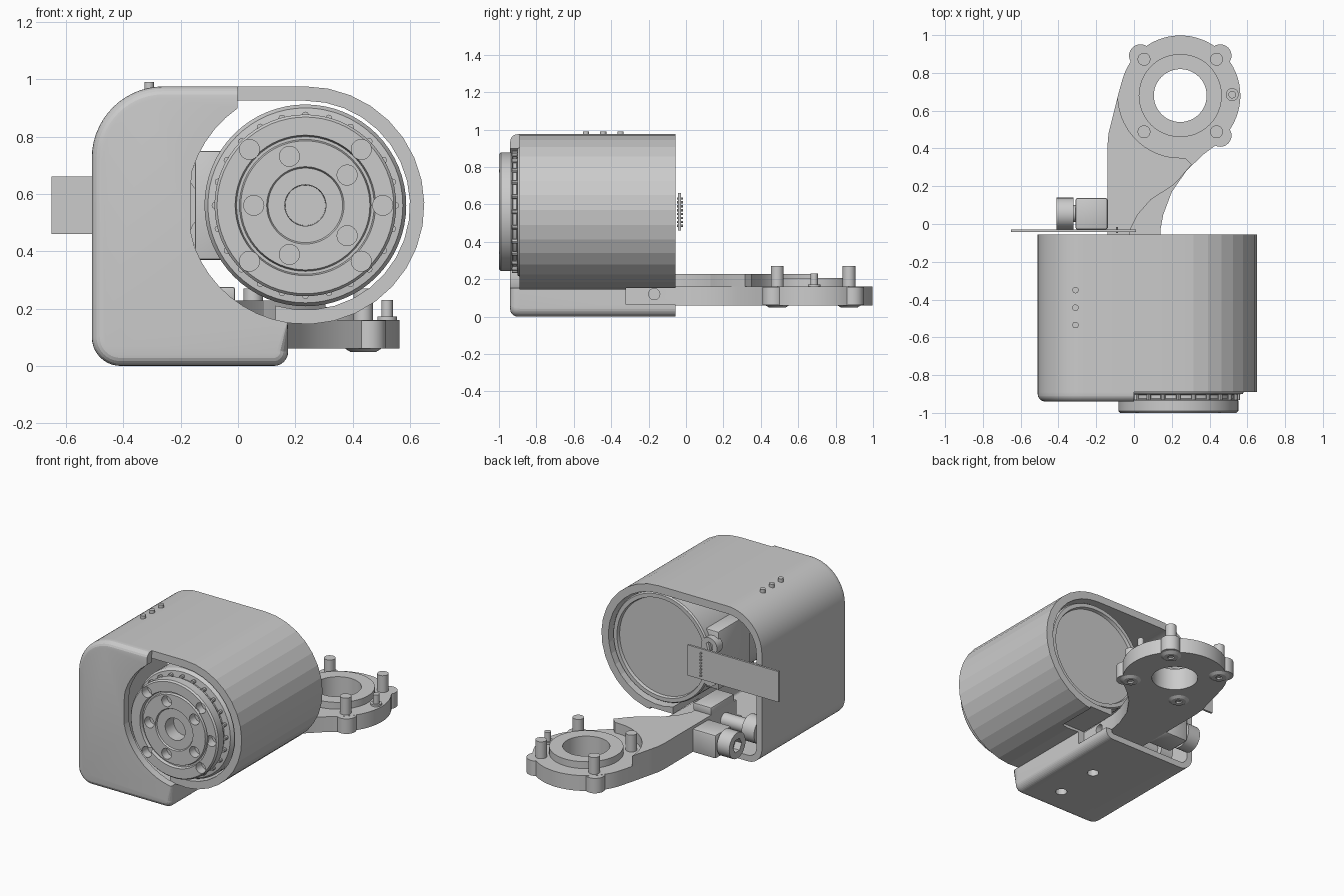
import bpy, bmesh
from math import cos, sin, radians, pi
from mathutils import Matrix, Vector

if "Cube" in bpy.data.objects:
    bpy.data.objects.remove(bpy.data.objects["Cube"])

AX = {'x': Matrix.Rotation(pi / 2, 4, 'Y'), 'y': Matrix.Rotation(pi / 2, 4, 'X'), 'z': Matrix()}


def arc(cx, cy, r, a0, a1, n):
    return [(cx + r * cos(radians(a0 + (a1 - a0) * i / n)),
             cy + r * sin(radians(a0 + (a1 - a0) * i / n))) for i in range(n + 1)]


def finish(name, bm, angle=15):
    bmesh.ops.recalc_face_normals(bm, faces=bm.faces[:])
    me = bpy.data.meshes.new(name)
    bm.to_mesh(me)
    bm.free()
    ob = bpy.data.objects.new(name, me)
    bpy.context.collection.objects.link(ob)
    smooth(ob, angle)
    return ob


def smooth(ob, angle):
    bpy.ops.object.select_all(action='DESELECT')
    ob.select_set(True)
    bpy.context.view_layer.objects.active = ob
    bpy.ops.object.shade_smooth_by_angle(angle=radians(angle))


def prism(name, pts, plane, lo, hi, bevel=0, count=0, angle=15):
    """Extrude an outline; optionally round the first `count` edges at the low end."""
    bm = bmesh.new()
    put = (lambda p, d: (p[0], d, p[1])) if plane == 'xz' else (lambda p, d: (p[0], p[1], d))
    vs = [bm.verts.new(put(p, lo)) for p in pts]
    f = bm.faces.new(vs)
    ext = bmesh.ops.extrude_face_region(bm, geom=[f], use_keep_orig=True)
    off = Vector(put((0, 0), hi - lo))
    for v in ext['geom']:
        if isinstance(v, bmesh.types.BMVert):
            v.co += off
    bmesh.ops.recalc_face_normals(bm, faces=bm.faces[:])
    if bevel:
        edges = [bm.edges.get((vs[i], vs[i + 1])) for i in range(count - 1)]
        bmesh.ops.bevel(bm, geom=edges, offset=bevel, segments=5, profile=.5, affect='EDGES')
    return finish(name, bm, angle)


def cylinders(name, spots, r, depth, axis='y', n=24, r2=None):
    """One mesh holding a cylinder of the given depth centred on every spot."""
    bm = bmesh.new()
    for s in spots:
        bmesh.ops.create_cone(bm, cap_ends=True, segments=n, radius1=r, radius2=r if r2 is None else r2,
                              depth=depth, matrix=Matrix.Translation(s) @ AX[axis])
    return finish(name, bm, 30)


def box(name, lo, hi, bevel=0.008):
    bm = bmesh.new()
    c = (Vector(lo) + Vector(hi)) / 2
    d = Vector(hi) - Vector(lo)
    bmesh.ops.create_cube(bm, size=1, matrix=Matrix.Translation(c) @ Matrix.Diagonal((*d, 1)))
    if bevel:
        bmesh.ops.bevel(bm, geom=bm.edges[:], offset=bevel, segments=2, profile=.5, affect='EDGES')
    return finish(name, bm, 30)


def lathe(name, prof, cx, cz, n=64):
    """Spin a (radius, y) profile about a y axis."""
    bm = bmesh.new()
    vs = [bm.verts.new((cx + r, y, cz)) for r, y in prof]
    es = [bm.edges.new(p) for p in zip(vs, vs[1:])]
    bmesh.ops.spin(bm, geom=vs + es, cent=(cx, 0, cz), axis=(0, 1, 0), angle=2 * pi, steps=n)
    bmesh.ops.remove_doubles(bm, verts=bm.verts[:], dist=1e-5)
    return finish(name, bm, 30)


def cut(ob, cutter, angle=15):
    cutter.hide_render = True
    m = ob.modifiers.new('cut', 'BOOLEAN')
    m.operation, m.solver, m.object = 'DIFFERENCE', 'EXACT', cutter
    bpy.ops.object.select_all(action='DESELECT')
    bpy.context.view_layer.objects.active = ob
    ob.select_set(True)
    bpy.ops.object.modifier_apply(modifier=m.name)
    bpy.data.objects.remove(cutter)
    smooth(ob, angle)


CX, CZ = .235, .56       # motor axis
RX, RY = .245, .68       # arm ring centre

# Housing sleeve: box merging into a faceted barrel, hollow inside
corners = arc(-.26, .725, .25, 90, 180, 14) + arc(-.41, .1, .1, 180, 270, 10) + arc(.125, .05, .05, 270, 360, 8)
housing = prism('housing', arc(CX, CZ, .415, -98.3, 90, 17) + corners, 'xz', -.89, -.055, angle=10)
inner = (arc(CX, CZ, .365, -106.5, 90, 18) + arc(-.26, .715, .21, 90, 180, 14)
         + arc(-.41, .1, .06, 180, 270, 8) + arc(.115, .055, .015, 270, 360, 4))
cut(housing, prism('housing_cutter', inner, 'xz', -1, .1), 10)
cut(housing, box('arm_slot_cutter', (.1, -.32, .065), (.3, .1, .165), 0), 10)
cut(housing, cylinders('floor_hole_cutter', [(-.05, -.75, 0), (-.05, -.45, 0)], .035, .2, 'z'), 10)

# Front cover with round cut-out for the motor
edge = [(0, .975)] + corners + [(.175, .152)]
notch = [(max(x, -.165), z) for x, z in arc(CX, CZ, .413, -99, -235, 18)]
prism('front_cover', edge + notch, 'xz', -.94, -.89, .04, len(edge), 12)

# Indicator pins on top
cylinders('top_pins', [(-.31, y, .97) for y in (-.35, -.443, -.535)], .017, .04, 'z', 16)

# Motor body and output flange
motor = lathe('motor', [(0, -.1), (.315, -.1), (.32, -.08), (.345, -.08), (.352, -.09), (.352, -.88), (.34, -.9),
                        (.3, -.905), (.3, -.925), (.312, -.928), (.317, -.935), (.317, -.99), (.308, -1),
                        (.245, -1), (.24, -.98), (.23, -.98), (.225, -.995), (.135, -.995), (.13, -.985),
                        (.072, -.985), (.07, -.9), (0, -.9)], CX, CZ)
outer_holes = [(CX + sx * .195, -.98, CZ + sz * .195) for sx in (-1, 1) for sz in (-1, 1)] + [(CX + .27, -.98, CZ)]
inner_holes = [(CX + .18 * cos(radians(a)), -.98, CZ + .18 * sin(radians(a))) for a in range(36, 360, 72)]
cut(motor, cylinders('flange_hole_cutter', outer_holes + inner_holes, .035, .08), 30)

# Spacer teeth between flange and body
cylinders('spacer_teeth', [(CX + .315 * cos(i * pi / 12), -.916, CZ + .315 * sin(i * pi / 12)) for i in range(24)],
          .012, .03, 'y', 8)

# Side connector block with two socket screws
box('connector_block', (-.15, -.45, .37), (-.04, -.12, .75))
screws = [(-.11, -.11, z) for z in (.46, .66)]
heads = cylinders('connector_screws', screws, .058, .06, 'y', 32)
cut(heads, cylinders('connector_socket_cutter', [(x, -.085, z) for x, _, z in screws], .03, .05, 'y', 6), 30)

# Flat ribbon cable with a row of solder pins
box('ribbon', (-.65, -.042, .46), (.01, -.028, .66), 0)
cylinders('ribbon_pins', [(-.09, -.032, .485 + i * .021) for i in range(8)], .006, .03, 'y', 8)

# Arm: lower plate ending in a ring, plus a thicker upper web
left = [(-.085, .68), (-.115, .56), (-.135, .48), (-.14, .42)]
lower = ([(-.14, -.32), (.13, -.32), (.14, -.03), (.155, .05), (.2, .17), (.28, .285), (.37, .37), (.45, .43)]
         + arc(RX, RY, .318, -47, 165, 48) + left)
arm = prism('arm_plate', lower, 'xy', .06, .16)
cut(arm, cylinders('ring_bore_cutter', [(RX, RY, .1)], .14, .4, 'z', 48))
cut(arm, cylinders('arm_side_hole_cutter', [(.14, -.17, .12)], .03, .1, 'x'))
upper = ([(-.14, -.32), (-.02, -.32), (-.02, -.03), (.02, .05), (.09, .13), (.2, .2), (.25, .25), (.305, .315),
          (.27, .35)] + arc(RX, RY, .33, -95, -180, 20) + left[1:])
prism('arm_web', upper, 'xy', .16, .228)

# Raised collar round the bore
collar = cylinders('ring_collar', [(RX, RY, .1825)], .22, .045, 'z', 48)
cut(collar, cylinders('collar_bore_cutter', [(RX, RY, .18)], .14, .2, 'z', 48))

# Ring screws: boss, shank and domed head underneath, plus a locating pin
spots = [(RX + sx * .192, RY + sy * .192) for sx in (-1, 1) for sy in (-1, 1)]
cylinders('ring_bosses', [(x + (x - RX) * .1, y + (y - RY) * .1, .11) for x, y in spots], .06, .098, 'z', 32)
cylinders('ring_screw_shanks', [(x, y, .165) for x, y in spots], .034, .21, 'z')
domes = cylinders('ring_screw_heads', [(x, y, .056) for x, y in spots], .045, .014, 'z', 32, .068)
cut(domes, cylinders('drive_cutter', [(x, y, .05) for x, y in spots], .022, .02, 'z', 6), 30)
cylinders('locating_pin', [(RX + .275, RY + .005, .19)], .02, .08, 'z')
cylinders('locating_pin_base', [(RX + .275, RY + .005, .165)], .034, .014, 'z')

# Clamp on the arm root with two cross bolts
box('clamp_block', (-.31, -.03, .06), (-.14, .138, .215), .012)
box('clamp_riser', (-.14, -.3, .22), (-.01, -.06, .275))
bolts = [(-.365, .055, .145), (-.365, -.2, .145)]
bolt_heads = cylinders('clamp_bolt_heads', bolts, .084, .09, 'x', 32)
cut(bolt_heads, cylinders('bolt_socket_cutter', [(-.41, y, z) for _, y, z in bolts], .045, .09, 'x', 6), 30)
cylinders('clamp_bolt_shanks', [(-.24, y, z) for _, y, z in bolts], .045, .22, 'x')
